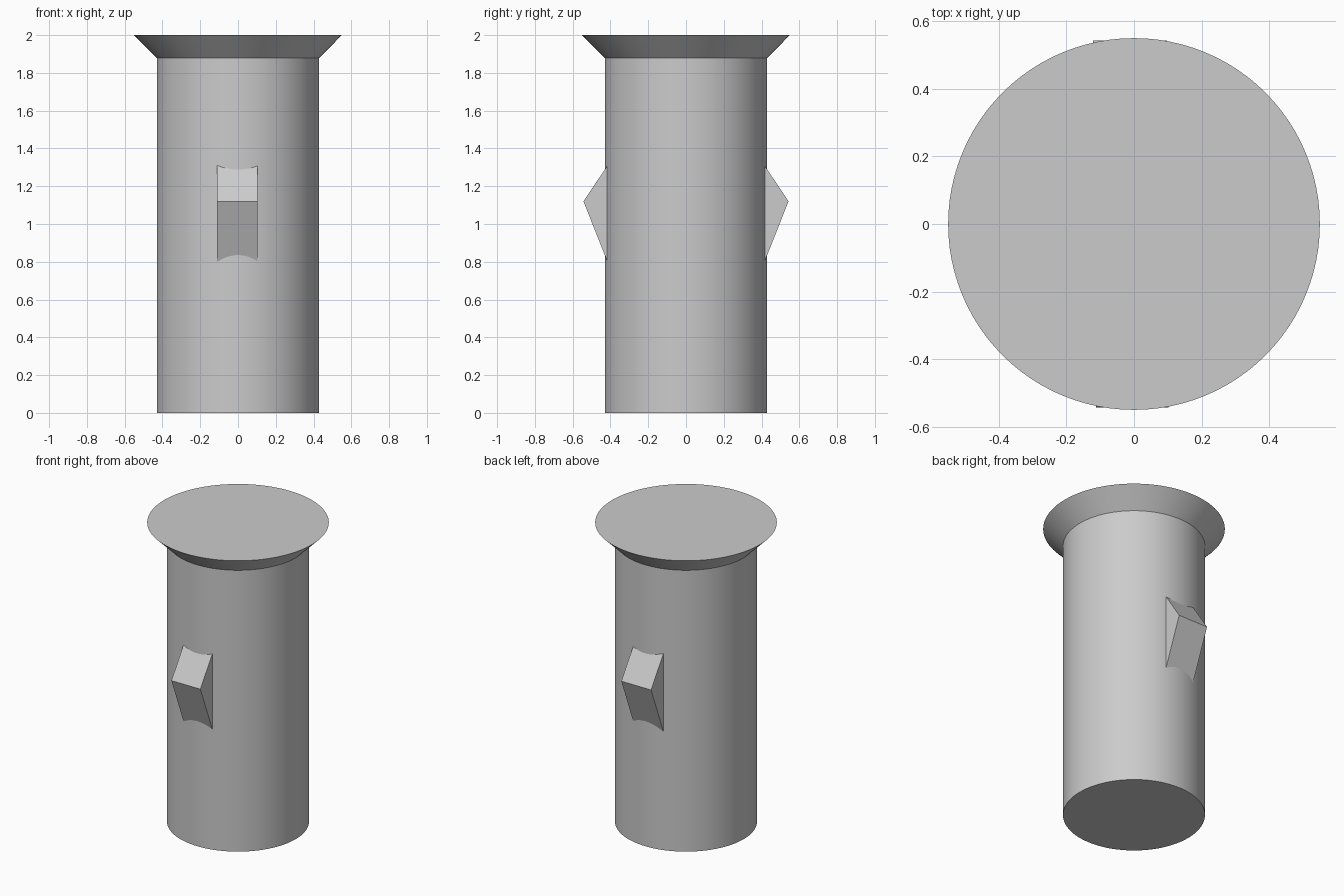
import bpy, bmesh, math

cube = bpy.data.objects.get("Cube")
if cube:
    bpy.data.objects.remove(cube, do_unlink=True)

# Single plain grey
grey = bpy.data.materials.new("plain_grey")
grey.use_nodes = True
colour = (0.6, 0.6, 0.6, 1)
grey.diffuse_color = colour
grey.node_tree.nodes["Principled BSDF"].inputs["Base Color"].default_value = colour

RADIUS = 0.43


def finish(bm, name):
    bmesh.ops.recalc_face_normals(bm, faces=bm.faces)
    mesh = bpy.data.meshes.new(name)
    bm.to_mesh(mesh)
    bm.free()
    mesh.materials.append(grey)
    obj = bpy.data.objects.new(name, mesh)
    bpy.context.collection.objects.link(obj)
    bpy.ops.object.select_all(action="DESELECT")
    obj.select_set(True)
    bpy.context.view_layer.objects.active = obj
    bpy.ops.object.shade_smooth_by_angle(angle=math.radians(30))
    return obj


def turned(name, profile, sides=96):
    """Closed solid of revolution from (radius, height) pairs."""
    bm = bmesh.new()
    rings = []
    for r, z in profile:
        angles = [2 * math.pi * i / sides for i in range(sides)]
        rings.append([bm.verts.new((r * math.cos(a), r * math.sin(a), z)) for a in angles])
    for low, high in zip(rings, rings[1:]):
        for i in range(sides):
            j = (i + 1) % sides
            bm.faces.new((low[i], low[j], high[j], high[i]))
    bm.faces.new(rings[0])
    bm.faces.new(rings[-1])
    return finish(bm, name)


def lug(name, x0, x1, side):
    """Triangular wedge whose root is buried in the shaft."""
    root, tip = 0.38, 0.543
    profile = [(root, 0.71), (tip, 1.12), (root, 1.363)]
    bm = bmesh.new()
    ends = [[bm.verts.new((x, side * y, z)) for y, z in profile] for x in (x0, x1)]
    for end in ends:
        bm.faces.new(end)
    for i in range(3):
        j = (i + 1) % 3
        bm.faces.new((ends[0][i], ends[0][j], ends[1][j], ends[1][i]))
    return finish(bm, name)


# Shaft with flared head
turned("flared_shaft", [(RADIUS, 0), (RADIUS, 1.88), (0.55, 2)])

# Wedge lugs on the front and back
lug("front_lug", -0.112, 0.102, -1)
lug("back_lug", -0.122, 0.098, 1)
